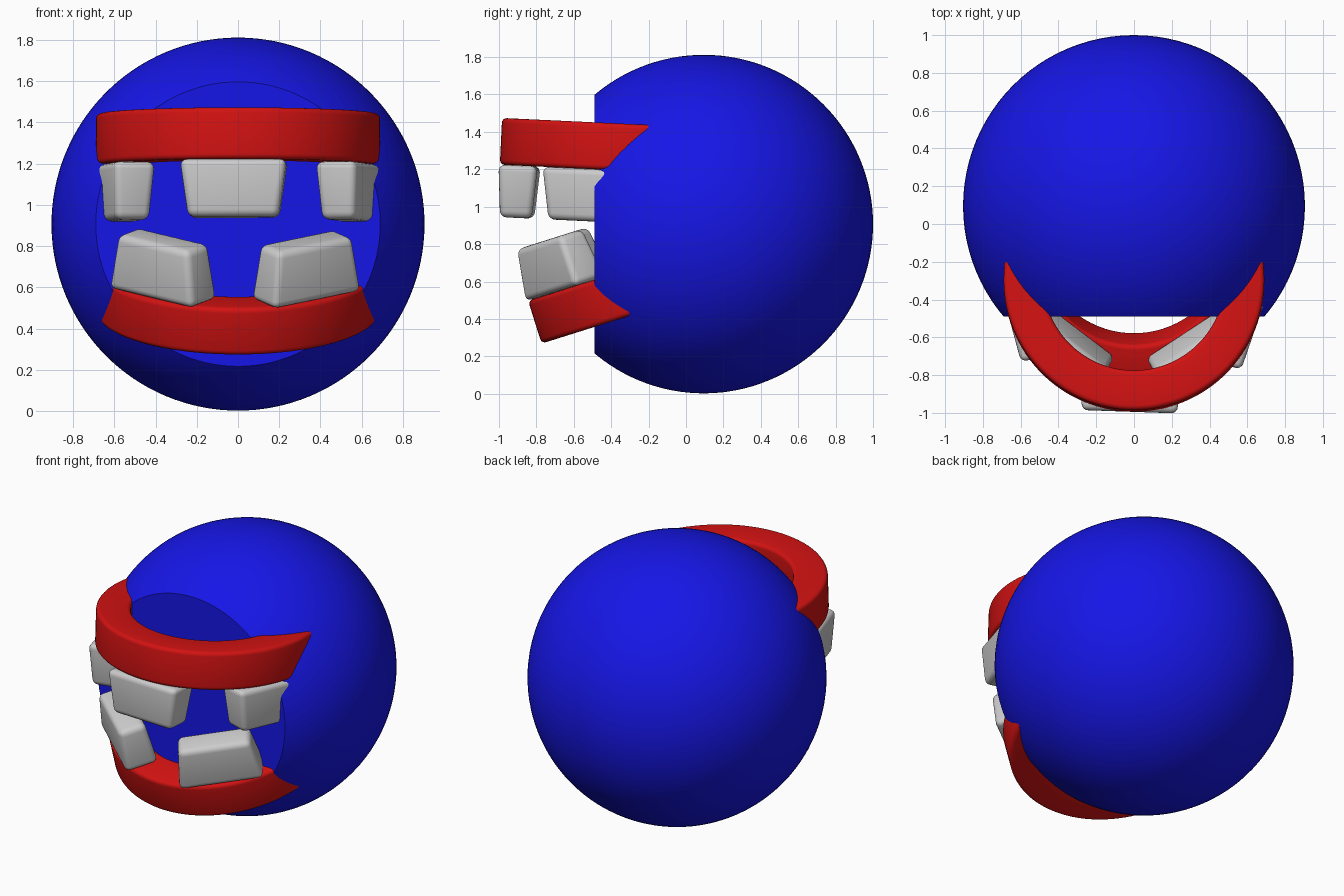
import bpy, bmesh
from math import radians, sin, cos, pi
from mathutils import Matrix, Vector

if "Cube" in bpy.data.objects:
    bpy.data.objects.remove(bpy.data.objects["Cube"])


def material(name, color):
    m = bpy.data.materials.new(name)
    m.diffuse_color = color
    m.use_nodes = True
    m.node_tree.nodes["Principled BSDF"].inputs["Base Color"].default_value = m.diffuse_color
    return m


BLUE = material("blue", (0.008, 0.008, 0.8, 1))
RED = material("red", (0.65, 0.006, 0.006, 1))


def finish(bm, name, matrix=Matrix(), mat=None):
    bmesh.ops.recalc_face_normals(bm, faces=bm.faces[:])
    me = bpy.data.meshes.new(name)
    bm.to_mesh(me)
    bm.free()
    ob = bpy.data.objects.new(name, me)
    bpy.context.collection.objects.link(ob)
    ob.matrix_world = matrix
    if mat:
        me.materials.append(mat)
    bpy.ops.object.select_all(action='DESELECT')
    bpy.context.view_layer.objects.active = ob
    ob.select_set(True)
    bpy.ops.object.shade_smooth_by_angle(angle=radians(32))
    return ob


# Ball with a flat slice across the front
bm = bmesh.new()
bmesh.ops.create_uvsphere(bm, u_segments=96, v_segments=64, radius=0.905,
                          matrix=Matrix.Translation((0, 0.095, 0.907)))
cut = bmesh.ops.bisect_plane(bm, geom=bm.verts[:] + bm.edges[:] + bm.faces[:],
                             plane_co=(0, -0.49, 0), plane_no=(0, -1, 0), clear_outer=True)
rim = [e for e in cut["geom_cut"] if isinstance(e, bmesh.types.BMEdge)]
bmesh.ops.contextual_create(bm, geom=rim)
finish(bm, "head_ball", mat=BLUE)


def lip(name, frame, r_in=0.48, r_out=0.69, half_h=0.125, bevel=0.025, reach=112, steps=72):
    """Rounded-rectangle section swept round an arc whose ends sit inside the ball."""
    section = []
    for k, (sx, sz) in enumerate([(1, 1), (-1, 1), (-1, -1), (1, -1)]):
        cx = (r_in + r_out) / 2 + sx * ((r_out - r_in) / 2 - bevel)
        for i in range(5):
            a = (k + i / 4) * pi / 2
            section.append((cx + bevel * cos(a), sz * (half_h - bevel) + bevel * sin(a)))
    bm = bmesh.new()
    rings = []
    for s in range(steps + 1):
        t = radians(-reach + 2 * reach * s / steps)
        rings.append([bm.verts.new((r * sin(t), -r * cos(t), z)) for r, z in section])
    n = len(section)
    for a, b in zip(rings, rings[1:]):
        for i in range(n):
            bm.faces.new((a[i], a[(i + 1) % n], b[(i + 1) % n], b[i]))
    bm.faces.new(rings[0])
    bm.faces.new(rings[-1])
    finish(bm, name, frame, RED)


def tooth(name, frame, angle, z, up):
    """Rounded block, narrower at the biting end; up = +1 grows upward, -1 downward."""
    bm = bmesh.new()
    bmesh.ops.create_cube(bm, size=1)
    for v in bm.verts:
        tip = v.co.z * up > 0
        v.co = Vector((v.co.x * (0.44 if tip else 0.52),
                       v.co.y * (0.17 if tip else 0.21), v.co.z * 0.28))
    bmesh.ops.bevel(bm, geom=bm.edges[:], offset=0.035, segments=4, profile=0.5,
                    affect='EDGES', clamp_overlap=True)
    place = Matrix.Rotation(radians(angle), 4, 'Z') @ Matrix.Translation((0, -0.585, z))
    finish(bm, name, frame @ place)


# Each jaw has its own tilted frame carrying a lip and its teeth
upper = Matrix.Translation((0, -0.30, 1.317)) @ Matrix.Rotation(radians(-2.7), 4, 'X')
lower = Matrix.Translation((0, -0.15, 0.59)) @ Matrix.Rotation(radians(17.5), 4, 'X')
lip("upper_lip", upper)
lip("lower_lip", lower, half_h=0.12)

for side, angle in (("left", -75), ("middle", -2), ("right", 71)):
    tooth("upper_tooth_" + side, upper, angle, -0.265, -1)
for side, angle in (("left", -38.5), ("right", 34.5)):
    tooth("lower_tooth_" + side, lower, angle, 0.26, 1)
